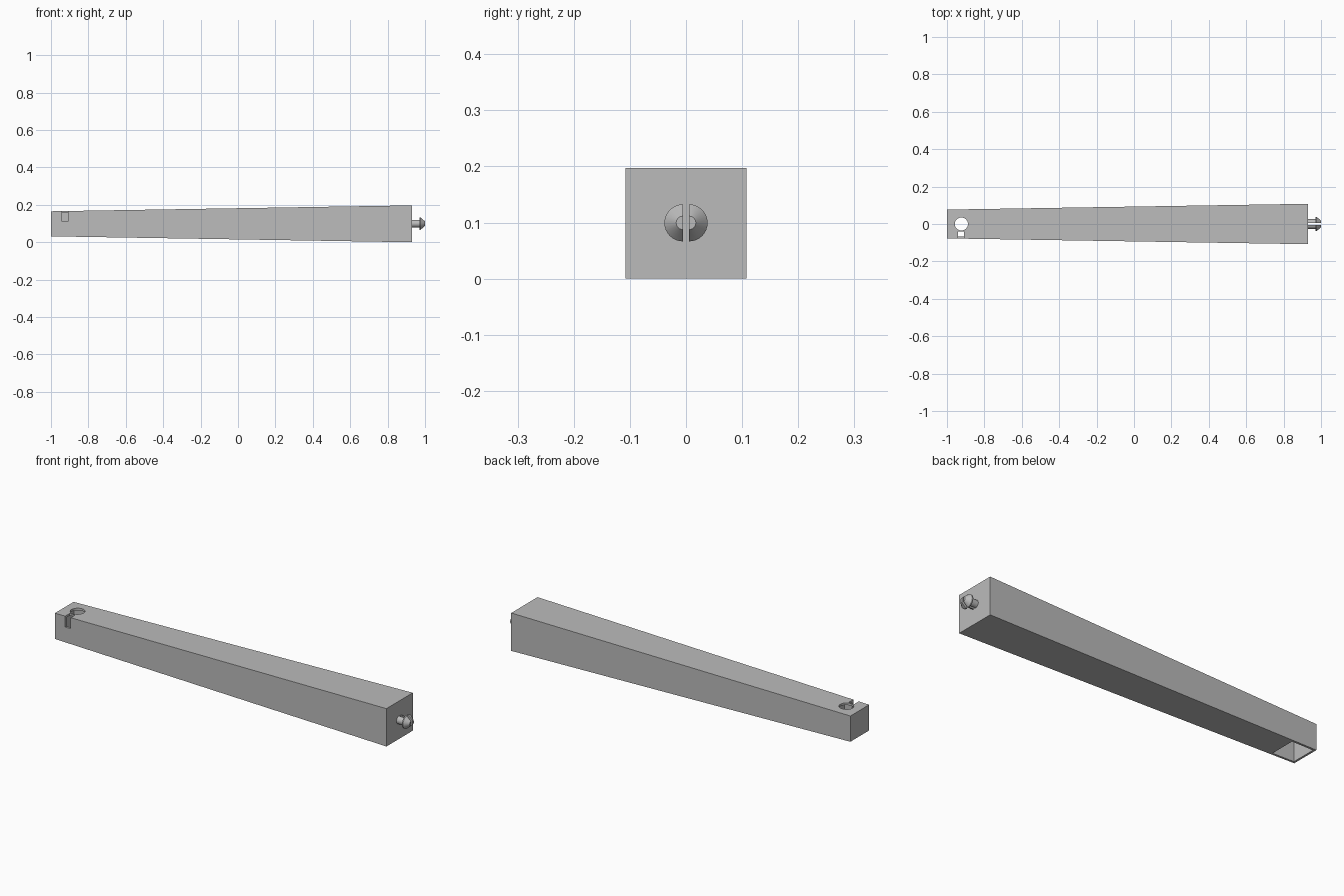
import bpy, bmesh, math
from mathutils import Matrix

if "Cube" in bpy.data.objects:
    bpy.data.objects.remove(bpy.data.objects["Cube"], do_unlink=True)

grey = bpy.data.materials.new("plain grey")
grey.use_nodes = True
GREY = (0.5, 0.5, 0.5, 1)
grey.diffuse_color = GREY
grey.node_tree.nodes["Principled BSDF"].inputs["Base Color"].default_value = GREY

MID = 0.0985      # height of the long axis
END = 0.93        # wide end of the bar
WALL = 0.011


def make(name, bm):
    bmesh.ops.recalc_face_normals(bm, faces=bm.faces)
    mesh = bpy.data.meshes.new(name)
    bm.to_mesh(mesh)
    bm.free()
    mesh.materials.append(grey)
    ob = bpy.data.objects.new(name, mesh)
    bpy.context.collection.objects.link(ob)
    return ob


def half_size(x):
    """Half width and half height of the tapered bar at x."""
    t = (x + 1) / (END + 1)
    return 0.077 + 0.031 * t, 0.067 + 0.0315 * t


def tapered(name, x0, x1, inset=0, drop=0):
    """Four-sided bar following the taper; drop lowers its underside."""
    bm = bmesh.new()
    rings = []
    for x in (x0, x1):
        w, h = (s - inset for s in half_size(x))
        rings.append([bm.verts.new((x, y, MID + z)) for y, z in
                      ((-w, -h - drop), (w, -h - drop), (w, h), (-w, h))])
    a, b = rings
    for i in range(4):
        j = (i + 1) % 4
        bm.faces.new((a[i], a[j], b[j], b[i]))
    bm.faces.new(a)
    bm.faces.new(b)
    return make(name, bm)


def box(name, lo, hi):
    bm = bmesh.new()
    size = [h - l for l, h in zip(lo, hi)]
    mid = [(h + l) / 2 for l, h in zip(lo, hi)]
    bmesh.ops.create_cube(bm, size=1, matrix=Matrix.Translation(mid) @ Matrix.Diagonal((*size, 1)))
    return make(name, bm)


def cut(target, cutter):
    mod = target.modifiers.new("cut", "BOOLEAN")
    mod.operation = "DIFFERENCE"
    mod.solver = "EXACT"
    mod.object = cutter
    bpy.context.view_layer.objects.active = target
    bpy.ops.object.modifier_apply(modifier=mod.name)
    bpy.data.objects.remove(cutter, do_unlink=True)


# Tapered bar with a pocket open underneath at the narrow end
bar = tapered("tapered_bar", -1, END)
cut(bar, tapered("pocket_cutter", -1 + WALL, -0.865, WALL, 0.1))

# Round socket hole through the top
bm = bmesh.new()
bmesh.ops.create_cone(bm, cap_ends=True, segments=32, radius1=0.035, radius2=0.035,
                      depth=0.1, matrix=Matrix.Translation((-0.923, 0, 0.18)))
cut(bar, make("hole_cutter", bm))

# Notch through the top edge and front wall
cut(bar, box("notch_cutter", (-0.94, -0.2, 0.11), (-0.908, -0.041, 0.3)))


# Split snap pin: two half-round prongs with flared conical heads
def prong(name, side):
    profile = ((0.92, 0), (0.92, 0.02), (0.97, 0.02), (0.97, 0.033),
               (0.976, 0.033), (1.0, 0.012), (1.0, 0))
    bm = bmesh.new()
    steps = 16
    rings = []
    for i in range(steps + 1):
        a = math.pi * i / steps
        rings.append([bm.verts.new((x, side * (0.0055 + r * math.sin(a)),
                                    MID + 0.001 + r * math.cos(a))) for x, r in profile])
    for a, b in zip(rings, rings[1:]):
        for k in range(len(profile) - 1):
            bm.faces.new((a[k], a[k + 1], b[k + 1], b[k]))
    bmesh.ops.remove_doubles(bm, verts=bm.verts, dist=1e-5)
    bmesh.ops.holes_fill(bm, edges=[e for e in bm.edges if e.is_boundary], sides=0)
    ob = make(name, bm)
    bpy.ops.object.select_all(action="DESELECT")
    ob.select_set(True)
    bpy.context.view_layer.objects.active = ob
    bpy.ops.object.shade_smooth_by_angle(angle=math.radians(30))


prong("pin_prong_left", 1)
prong("pin_prong_right", -1)
